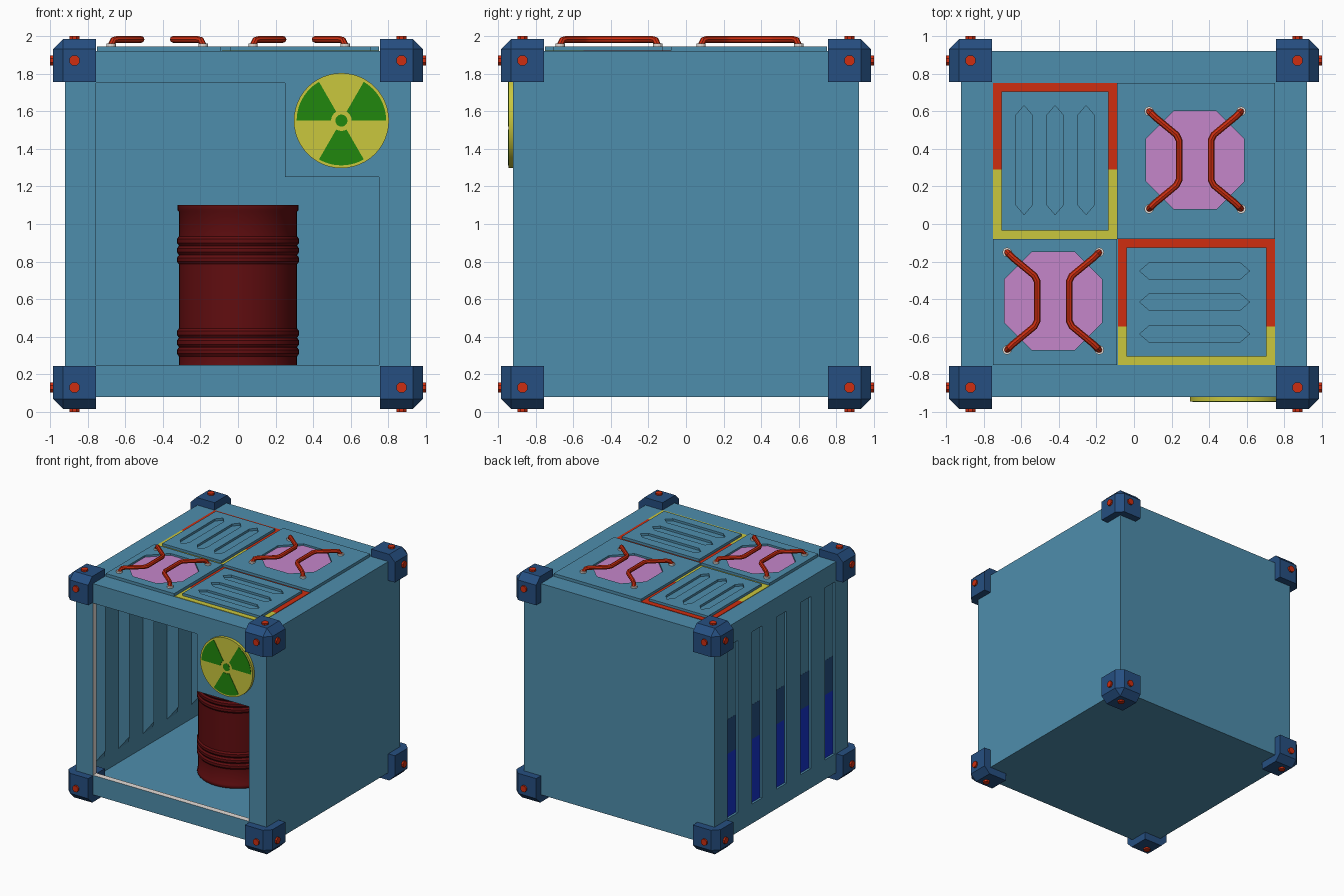
import bpy, bmesh, math
from mathutils import Vector

if "Cube" in bpy.data.objects:
    bpy.data.objects.remove(bpy.data.objects["Cube"])

def mat(name, r, g, b):
    m = bpy.data.materials.new(name)
    m.diffuse_color = (r, g, b, 1)
    m.use_nodes = True
    m.node_tree.nodes["Principled BSDF"].inputs["Base Color"].default_value = m.diffuse_color
    return m

TEAL = mat("teal", .076, .268, .415)
NAVY = mat("navy", .019, .078, .22)
RED = mat("red", .62, .027, .005)
YELLOW = mat("yellow", .59, .57, .047)
PINK = mat("pink", .56, .24, .59)
GREEN = mat("green", .015, .245, .004)
MAROON = mat("maroon", .118, .004, .005)
BLUE = mat("bright blue", .008, .035, .62)
WHITE = mat("off white", .78, .72, .68)

def finish(name, bm, *mats):
    bmesh.ops.recalc_face_normals(bm, faces=bm.faces)
    me = bpy.data.meshes.new(name)
    bm.to_mesh(me)
    bm.free()
    ob = bpy.data.objects.new(name, me)
    bpy.context.collection.objects.link(ob)
    for m in mats:
        me.materials.append(m)
    return ob

def prism(name, pts, a, b, m, axis='z'):
    """Extrude a 2D outline from a to b along an axis."""
    put = {'x': lambda u, v, w: (w, u, v), 'y': lambda u, v, w: (u, w, v),
           'z': lambda u, v, w: (u, v, w)}[axis]
    bm = bmesh.new()
    lo = [bm.verts.new(put(u, v, a)) for u, v in pts]
    hi = [bm.verts.new(put(u, v, b)) for u, v in pts]
    bm.faces.new(lo)
    bm.faces.new(hi)
    n = len(pts)
    for i in range(n):
        j = (i + 1) % n
        bm.faces.new((lo[i], lo[j], hi[j], hi[i]))
    return finish(name, bm, m)

def rect(u0, v0, u1, v1):
    return [(u0, v0), (u1, v0), (u1, v1), (u0, v1)]

def activate(ob):
    bpy.ops.object.select_all(action='DESELECT')
    ob.select_set(True)
    bpy.context.view_layer.objects.active = ob

def cut(ob, cutter):
    mod = ob.modifiers.new("cut", 'BOOLEAN')
    mod.operation, mod.solver, mod.object = 'DIFFERENCE', 'EXACT', cutter
    activate(ob)
    bpy.ops.object.modifier_apply(modifier=mod.name)
    bpy.data.objects.remove(cutter)

def smooth(ob):
    activate(ob)
    bpy.ops.object.shade_smooth_by_angle(angle=math.radians(35))

def arc(cx, cy, r, a0, a1, n):
    return [(cx + r * math.cos(math.radians(a0 + (a1 - a0) * i / n)),
             cy + r * math.sin(math.radians(a0 + (a1 - a0) * i / n))) for i in range(n + 1)]

# Hollow container with a notched front opening and gauge slots on the left
body = prism("container_body", rect(-.92, -.92, .92, .92), .08, 1.92, TEAL)
cut(body, prism("cavity", rect(-.87, -.87, .87, .87), .13, 1.87, TEAL))
opening = [(-.755, .25), (.75, .25), (.75, 1.25), (.25, 1.25), (.25, 1.75), (-.755, 1.75)]
cut(body, prism("opening", opening, -1, -.8, TEAL, 'y'))
slots = [-.67, -.335, 0, .335, .67]
for y in slots:
    cut(body, prism("slot", rect(y - .07, .25, y + .07, 1.75), -1, -.9, TEAL, 'x'))
# The thickness of the opening is white
body.data.materials.clear()
body.data.materials.append(TEAL)
body.data.materials.append(WHITE)
for p in body.data.polygons:
    c = p.center
    inside = abs(c.x) < .85 and .2 < c.z < 1.8 and -.915 < c.y < -.875
    p.material_index = 1 if inside and abs(p.normal.y) < .1 else 0

# Level gauges in the slots, with tapered ridges inside the wall
for i, y in enumerate(slots):
    prism(f"gauge_lower_{i}", rect(y - .07, .25, y + .07, .8), -.901, -.897, BLUE, 'x')
    prism(f"gauge_upper_{i}", rect(y - .07, .8, y + .07, 1.1), -.901, -.897, NAVY, 'x')
    bm = bmesh.new()
    a, b, c, d, e, f = [bm.verts.new(v) for v in (
        (-.872, y - .07, .25), (-.872, y + .07, .25), (-.81, y, .35),
        (-.872, y - .07, 1.75), (-.872, y + .07, 1.75), (-.81, y, 1.65))]
    for fc in ((a, b, c), (d, e, f), (a, b, e, d), (b, c, f, e), (c, a, d, f)):
        bm.faces.new(fc)
    finish(f"inner_ridge_{i}", bm, TEAL)

# Corner blocks with chamfered outer edges, and a peg on each outer face
for sx in (-1, 1):
    for sy in (-1, 1):
        for sz in (-1, 1):
            bm = bmesh.new()
            bmesh.ops.create_cube(bm, size=.23)
            outer = [e for e in bm.edges
                     if sum(1 for q in (e.verts[0].co + e.verts[1].co) / 2 if q > .1) == 2]
            bmesh.ops.bevel(bm, geom=outer, offset=.055, segments=1, affect='EDGES')
            for v in bm.verts:
                q = v.co + Vector((.87, .87, .87))
                v.co = (q.x * sx, q.y * sy, q.z * sz + 1)
            finish("corner_block", bm, NAVY)
            s = (sx, sy, sz)
            for k, axis in enumerate('xyz'):
                u, v = [s[j] * .87 + (1 if j == 2 else 0) for j in range(3) if j != k]
                off = 1 if axis == 'z' else 0
                prism("corner_peg", arc(u, v, .029, 22.5, 337.5, 7),
                      s[k] * .95 + off, s[k] * 1.0 + off, RED, axis)

# Vented roof panels with a two-colour border
def vent_panel(name, x0, y0, x1, y1, split, vents):
    w = .045
    prism(name + "_border_yellow", rect(x0, y0, x1, split), 1.915, 1.924, YELLOW)
    prism(name + "_border_red", rect(x0, split, x1, y1), 1.915, 1.924, RED)
    panel = prism(name, rect(x0 + w, y0 + w, x1 - w, y1 - w), 1.91, 1.945, TEAL)
    for pts in vents:
        cut(panel, prism("vent", pts, 1.926, 2, TEAL))

def vent(c, a, b, swap):
    h, t = .043, .05
    pts = [(c, a), (c + h, a + t), (c + h, b - t), (c, b), (c - h, b - t), (c - h, a + t)]
    return [(v, u) for u, v in pts] if swap else pts

vent_panel("vent_panel_back", -.75, -.08, -.09, .75, .29,
           [vent(c, .05, .63, False) for c in (-.585, -.42, -.255)])
vent_panel("vent_panel_front", -.085, -.75, .75, -.08, -.545,
           [vent(c, .03, .615, True) for c in (-.25, -.415, -.585)])

# Roof hatches: octagonal pink recess with a pair of bent handles
def hatch(name, box, cx, cy):
    plate = prism(name, rect(*box), 1.91, 1.945, TEAL)
    a, b = .26, .115
    octagon = [(cx + u, cy + v) for u, v in ((a, -b), (a, b), (b, a), (-b, a),
                                             (-a, b), (-a, -b), (-b, -a), (b, -a))]
    cut(plate, prism("recess", octagon, 1.927, 2, TEAL))
    prism(name + "_window", octagon, 1.922, 1.929, PINK)
    for s in (-1, 1):
        path = [(.245, .26, 1.95), (.232, .247, 1.978), (.215, .23, 1.982), (.1, .135, 1.982),
                (.085, .105, 1.982)]
        path += [(x, -y, z) for x, y, z in reversed(path)]
        cu = bpy.data.curves.new(name + "_handle", 'CURVE')
        cu.dimensions = '3D'
        cu.bevel_depth, cu.bevel_resolution, cu.use_fill_caps = .018, 2, True
        sp = cu.splines.new('POLY')
        sp.points.add(len(path) - 1)
        for p, (x, y, z) in zip(sp.points, path):
            p.co = (cx + s * x, cy + y, z, 1)
        cu.materials.append(RED)
        ob = bpy.data.objects.new(name + "_handle", cu)
        bpy.context.collection.objects.link(ob)
        activate(ob)
        bpy.ops.object.convert(target='MESH')
        smooth(bpy.context.view_layer.objects.active)
        for t in (-1, 1):
            prism(name + "_handle_foot", arc(cx + s * .245, cy + t * .26, .025, 0, 330, 11),
                  1.94, 1.96, WHITE)

hatch("hatch_back", (-.09, -.08, .75, .75), .325, .34)
hatch("hatch_front", (-.75, -.75, -.09, -.08), -.43, -.41)

# Warning sign: yellow disc with three green blades and a hub
smooth(prism("sign_disc", arc(.55, 1.55, .253, 0, 352.5, 47), -.945, -.92, YELLOW, 'y'))
for a in (30, 150, 270):
    blade = arc(.55, 1.55, .238, a - 30, a + 30, 12) + arc(.55, 1.55, .055, a + 30, a - 30, 4)
    prism("sign_blade", blade, -.948, -.944, GREEN, 'y')
prism("sign_hub", arc(.55, 1.55, .032, 0, 345, 23), -.948, -.944, GREEN, 'y')

# Barrel turned from a profile with two groups of three ribs
profile = [(0, .13), (.315, .13), (.322, .14), (.322, .16), (.315, .17)]
for z in (.32, .37, .42, .81, .86, .91):
    profile += [(.315, z - .024), (.325, z - .01), (.325, z + .01), (.315, z + .024)]
profile += [(.315, 1.065), (.322, 1.075), (.322, 1.1), (.3, 1.1), (.295, 1.08), (0, 1.08)]
bm = bmesh.new()
vs = [bm.verts.new((r, 0, z)) for r, z in profile]
es = [bm.edges.new(p) for p in zip(vs, vs[1:])]
bmesh.ops.spin(bm, geom=vs + es, cent=(0, 0, 0), axis=(0, 0, 1),
               angle=2 * math.pi, steps=40, use_merge=True)
bmesh.ops.remove_doubles(bm, verts=bm.verts, dist=.0005)
smooth(finish("barrel", bm, MAROON))
